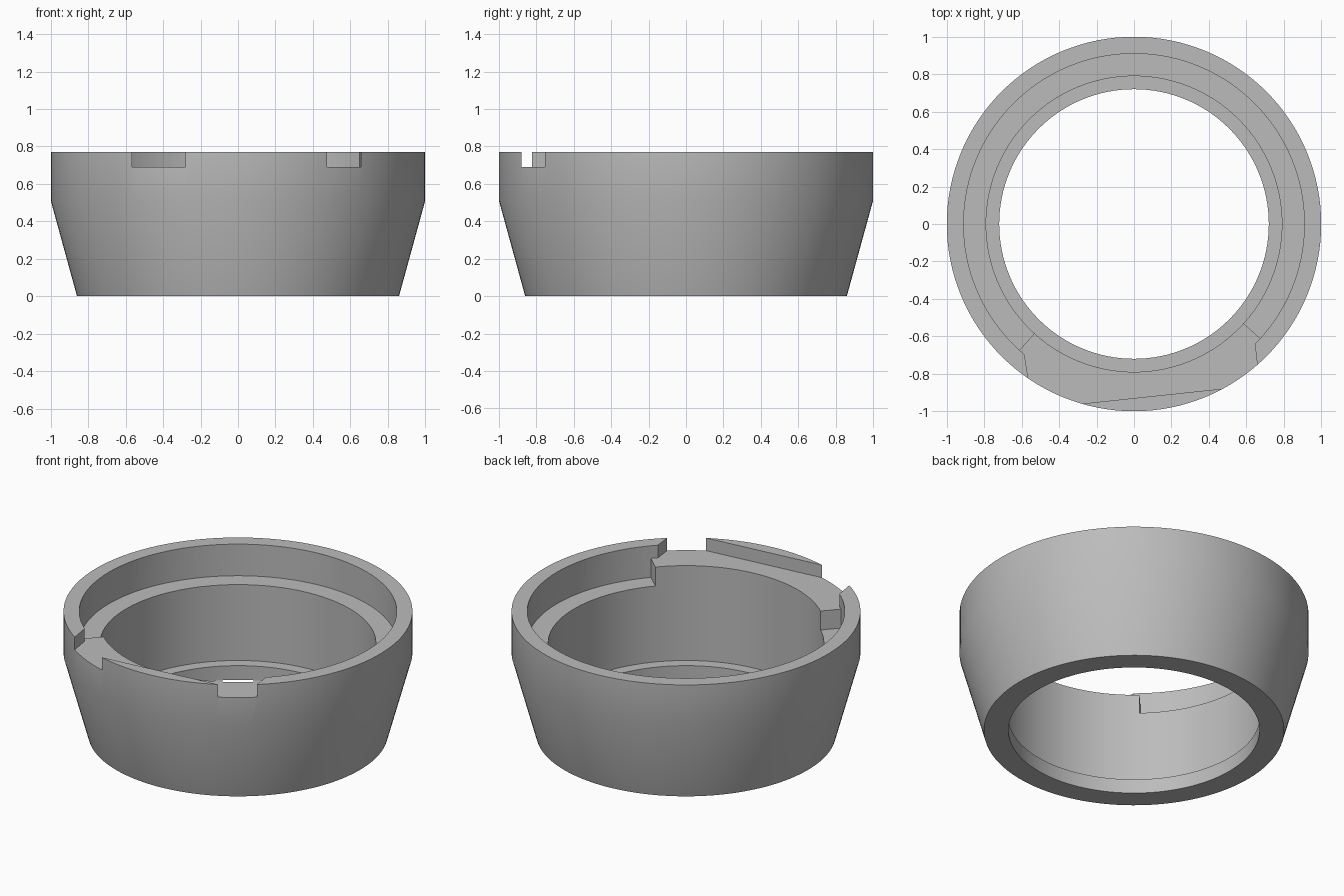
import bpy
import bmesh
from math import cos, sin, radians, tau

cube = bpy.data.objects.get("Cube")
if cube:
    bpy.data.objects.remove(cube, do_unlink=True)

SEGMENTS = 128
TOP, LEDGE, NOTCH_FLOOR = 0.77, 0.57, 0.69
RECESS = 0.91
BLOCK_RIGHT, BLOCK_LEFT = -42.2, 227.7   # ends of the raised block, in degrees

grey = bpy.data.materials.new("plain_grey")
grey.use_nodes = True
colour = (0.5, 0.5, 0.5, 1)
grey.diffuse_color = colour
grey.node_tree.nodes["Principled BSDF"].inputs["Base Color"].default_value = colour


def finish(name, bm):
    bmesh.ops.recalc_face_normals(bm, faces=bm.faces[:])
    mesh = bpy.data.meshes.new(name)
    bm.to_mesh(mesh)
    bm.free()
    mesh.materials.append(grey)
    obj = bpy.data.objects.new(name, mesh)
    bpy.context.collection.objects.link(obj)
    return obj


def lathe(name, profile):
    """Spin a closed (radius, height) profile around the z axis."""
    bm = bmesh.new()
    rings = [[bm.verts.new((r * cos(tau * i / SEGMENTS), r * sin(tau * i / SEGMENTS), z))
              for i in range(SEGMENTS)] for r, z in profile]
    for k, low in enumerate(rings):
        high = rings[(k + 1) % len(rings)]
        for i in range(SEGMENTS):
            j = (i + 1) % SEGMENTS
            bm.faces.new((low[i], low[j], high[j], high[i]))
    return finish(name, bm)


def prism(name, outline, bottom, top):
    """Extrude a plan outline upwards."""
    bm = bmesh.new()
    face = bm.faces.new([bm.verts.new((x, y, bottom)) for x, y in outline])
    moved = bmesh.ops.extrude_face_region(bm, geom=[face])["geom"]
    bmesh.ops.translate(bm, vec=(0, 0, top - bottom),
                        verts=[v for v in moved if isinstance(v, bmesh.types.BMVert)])
    return finish(name, bm)


def arc(radius, start, end, steps):
    angles = [radians(start + (end - start) * i / steps) for i in range(steps + 1)]
    return [(radius * cos(a), radius * sin(a)) for a in angles]


def cut(obj, cutter):
    mod = obj.modifiers.new("cut", "BOOLEAN")
    mod.operation, mod.solver, mod.object = "DIFFERENCE", "EXACT", cutter
    bpy.context.view_layer.objects.active = obj
    bpy.ops.object.modifier_apply(modifier=mod.name)
    bpy.data.objects.remove(cutter, do_unlink=True)


# Tapered ring with a lip at the foot of the bore
ring = lathe("collar_ring", [(0.86, 0), (1, 0.51), (1, TOP), (0.79, TOP),
                             (0.79, 0.09), (0.72, 0.09), (0.72, 0)])

# Recess inside the rim, leaving the raised block at the front
cut(ring, prism("recess_cutter",
                [(0, 0)] + arc(RECESS, BLOCK_RIGHT, BLOCK_LEFT, 96), LEDGE, 1))

# Slanted slot over the block, opening through the rim on both sides
slot = [(-0.4, -0.3)] + arc(RECESS, BLOCK_LEFT, 230, 2)
slot += [(-0.567, -0.813), (-0.546, -0.988), (0.67, -0.859)]
slot += arc(RECESS, -44.8, BLOCK_RIGHT, 2) + [(0.45, -0.3)]
cut(ring, prism("slot_cutter", slot, NOTCH_FLOOR, 1))

# Smooth walls with crisp edges
bpy.ops.object.select_all(action="DESELECT")
ring.select_set(True)
bpy.context.view_layer.objects.active = ring
bpy.ops.object.shade_smooth_by_angle(angle=radians(30))
